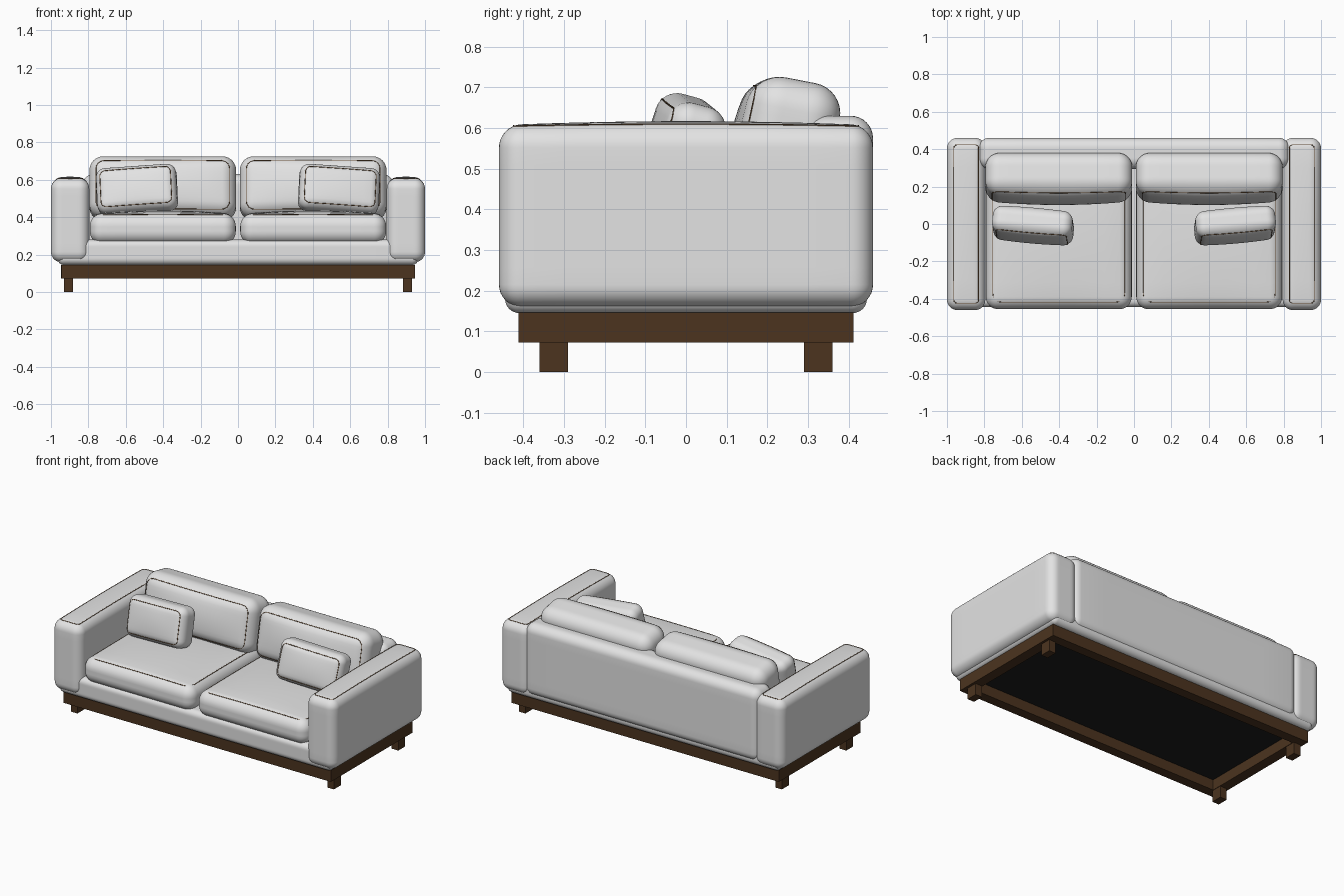
import bpy, bmesh, math
from mathutils import Vector

if "Cube" in bpy.data.objects:
    bpy.data.objects.remove(bpy.data.objects["Cube"])

def material(name, rgb):
    m = bpy.data.materials.new(name)
    m.diffuse_color = (*rgb, 1)
    m.use_nodes = True
    m.node_tree.nodes["Principled BSDF"].inputs["Base Color"].default_value = m.diffuse_color
    return m

FABRIC = material("light grey fabric", (0.77, 0.77, 0.77))
PIPING = material("brown piping", (0.13, 0.072, 0.033))
WOOD = material("dark walnut wood", (0.072, 0.034, 0.0135))
BLACK = material("black underside cloth", (0.012, 0.012, 0.012))

def add(name, bm, mat, loc, rot=(0, 0, 0), smooth=False):
    me = bpy.data.meshes.new(name)
    bmesh.ops.recalc_face_normals(bm, faces=bm.faces)
    for f in bm.faces:
        f.smooth = smooth
    bm.to_mesh(me)
    bm.free()
    me.materials.append(mat)
    ob = bpy.data.objects.new(name, me)
    ob.location = loc
    ob.rotation_euler = [math.radians(a) for a in rot]
    bpy.context.collection.objects.link(ob)
    return ob

def box(name, lo, hi, mat):
    bm = bmesh.new()
    bmesh.ops.create_cube(bm, size=1)
    lo, hi = Vector(lo), Vector(hi)
    bmesh.ops.scale(bm, vec=hi - lo, verts=bm.verts)
    return add(name, bm, mat, (lo + hi) / 2)

def crown(p, h, bulge):
    # raises the local +z face towards its middle
    u, v = p.x / h.x, p.y / h.y
    return bulge * max(0, 1 - u * u) * max(0, 1 - v * v) * max(0, p.z / h.z)

def soft_box(name, size, r, loc, rot=(0, 0, 0), bulge=0.0, back_bulge=0.0, seam=0.0, turn=0.03):
    """Rounded upholstered block; local +z is the crowned face with the piping."""
    h = Vector(size) / 2
    n, corner = 16, 4
    bm = bmesh.new()
    bmesh.ops.create_cube(bm, size=2)
    bmesh.ops.subdivide_edges(bm, edges=bm.edges[:], cuts=n - 1, use_grid_fill=True)
    flat = 1 - 2 * corner / n

    def remap(c, half):
        a = abs(c)
        if a <= flat:
            d = a / flat * (half - r)
        else:
            d = half - r + r * math.tan((a - flat) / (1 - flat) * math.pi / 4)
        return math.copysign(d, c)

    for v in bm.verts:
        p = Vector([remap(v.co[i], h[i]) for i in range(3)])
        q = Vector([max(-(h[i] - r), min(h[i] - r, p[i])) for i in range(3)])
        p = q + (p - q).normalized() * r
        dz = crown(p, h, bulge)
        if back_bulge:
            dz -= crown(Vector((p.x, p.y, -p.z)), h, back_bulge)
        p.z += dz
        v.co = p
    ob = add(name, bm, FABRIC, loc, rot, True)
    if seam:
        piping(name + "_piping", h, r, seam, bulge, turn, loc, rot)
    return ob

def piping(name, h, r, inset, bulge, cr, loc, rot):
    # thin tube around the crowned face
    tube = 0.0022
    z = h.z - r + math.sqrt(max(0, r * r - max(0, r - inset) ** 2))
    a, b = h.x - inset, h.y - inset
    corners = []
    for k, (sx, sy) in enumerate([(1, 1), (-1, 1), (-1, -1), (1, -1)]):
        for i in range(7):
            t = math.pi / 2 * (k + i / 6)
            corners.append(Vector((sx * (a - cr) + cr * math.cos(t),
                                   sy * (b - cr) + cr * math.sin(t), z)))
    path = []
    for p, q in zip(corners, corners[1:] + corners[:1]):
        steps = max(1, int((q - p).length / 0.04))
        path += [p.lerp(q, s / steps) for s in range(steps)]
    for p in path:
        p.z += crown(p, h, bulge)
    bm = bmesh.new()
    rings = []
    m = len(path)
    for i, p in enumerate(path):
        d = (path[(i + 1) % m] - path[i - 1]).normalized()
        side = d.cross(Vector((0, 0, 1))).normalized()
        up = side.cross(d)
        rings.append([bm.verts.new(p + tube * (math.cos(t) * side + math.sin(t) * up))
                      for t in [j * math.pi / 3 for j in range(6)]])
    for i in range(m):
        A, B = rings[i], rings[(i + 1) % m]
        for j in range(6):
            bm.faces.new((A[j], A[(j + 1) % 6], B[(j + 1) % 6], B[j]))
    add(name, bm, PIPING, loc, rot, True)

# wooden plinth: long rails, end rails, legs and underside cloth
for side, s in (("front", -1), ("back", 1)):
    y0, y1 = sorted((s * 0.35, s * 0.412))
    box(side + "_rail", (-0.945, y0, 0.072), (0.945, y1, 0.146), WOOD)
    y0, y1 = sorted((s * 0.29, s * 0.36))
    for end, e in (("left", -1), ("right", 1)):
        x0, x1 = sorted((e * 0.883, e * 0.93))
        box(f"{side}_{end}_leg", (x0, y0, 0), (x1, y1, 0.073), WOOD)
for end, e in (("left", -1), ("right", 1)):
    x0, x1 = sorted((e * 0.88, e * 0.945))
    box(end + "_rail", (x0, -0.35, 0.072), (x1, 0.35, 0.146), WOOD)
box("underside_cloth", (-0.88, -0.35, 0.138), (0.88, 0.35, 0.146), BLACK)

# upholstered body
soft_box("base", (1.93, 0.89, 0.135), 0.035, (0, 0, 0.2125))
soft_box("backrest", (1.66, 0.165, 0.46), 0.055, (0, 0.3775, 0.4))

# mirrored arms, seat cushions, back cushions and pillows
for end, s in (("left", -1), ("right", 1)):
    soft_box(end + "_arm", (0.205, 0.92, 0.447), 0.055, (s * 0.8975, 0, 0.3835),
             bulge=0.01, seam=0.036, turn=0.02)
    soft_box(end + "_seat_cushion", (0.78, 0.74, 0.16), 0.065, (s * 0.402, -0.085, 0.338),
             bulge=0.018, seam=0.037, turn=0.05)
    soft_box(end + "_back_cushion", (0.785, 0.335, 0.225), 0.075, (s * 0.402, 0.25, 0.553),
             (79, 0, 0), bulge=0.03, seam=0.035, turn=0.045)
    soft_box(end + "_pillow", (0.43, 0.25, 0.14), 0.05, (s * 0.54, -0.008, 0.547),
             (75, s * 4, s * 5), bulge=0.015, back_bulge=0.012, seam=0.025, turn=0.03)
